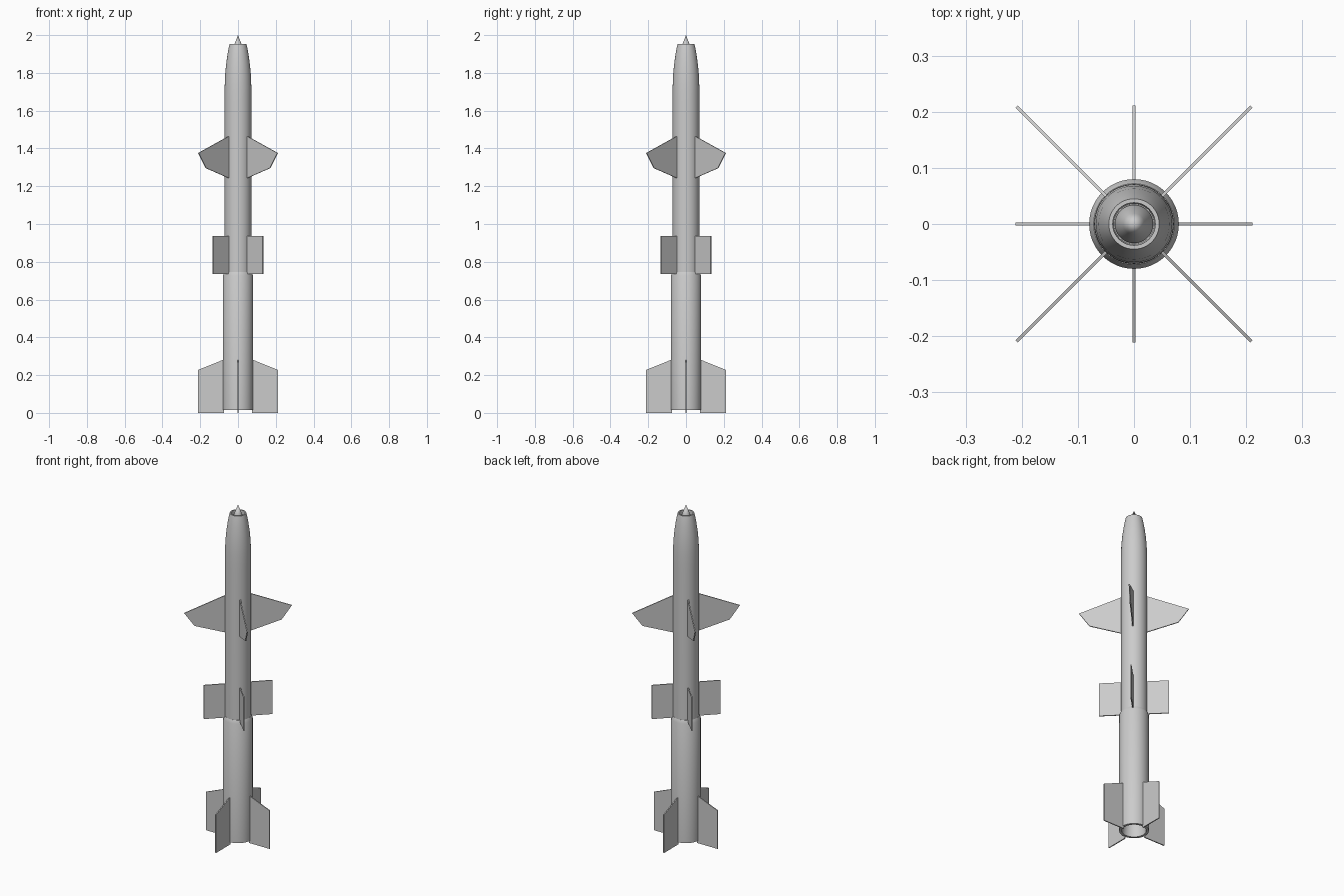
import bpy, bmesh, math
from mathutils import Matrix, Vector

if "Cube" in bpy.data.objects:
    bpy.data.objects.remove(bpy.data.objects["Cube"])

grey = bpy.data.materials.new("light grey paint")
grey.diffuse_color = (0.6, 0.6, 0.6, 1)
grey.use_nodes = True
grey.node_tree.nodes["Principled BSDF"].inputs["Base Color"].default_value = grey.diffuse_color


def finish(bm, name, smooth):
    bmesh.ops.recalc_face_normals(bm, faces=bm.faces[:])
    me = bpy.data.meshes.new(name)
    bm.to_mesh(me)
    bm.free()
    me.materials.append(grey)
    ob = bpy.data.objects.new(name, me)
    bpy.context.collection.objects.link(ob)
    if smooth:
        bpy.ops.object.select_all(action='DESELECT')
        ob.select_set(True)
        bpy.context.view_layer.objects.active = ob
        bpy.ops.object.shade_smooth_by_angle(angle=math.radians(25))
    return ob


def lathe(name, profile, sides=48):
    """Spin (radius, z) points around the z axis; radius 0 closes to a point."""
    bm = bmesh.new()
    vs = [bm.verts.new((r, 0, z)) for r, z in profile]
    es = [bm.edges.new(p) for p in zip(vs, vs[1:])]
    bmesh.ops.spin(bm, geom=vs + es, cent=(0, 0, 0), axis=(0, 0, 1),
                   angle=math.tau, steps=sides, use_duplicate=False)
    bmesh.ops.remove_doubles(bm, verts=bm.verts[:], dist=0.0001)
    return finish(bm, name, True)


def fins(name, outline, start, thick=0.006):
    """Four flat plates from a (radius, z) outline, set around the body."""
    bm = bmesh.new()
    for k in range(4):
        rot = Matrix.Rotation(math.radians(start + 90 * k), 3, 'Z')
        a, b = [[bm.verts.new(rot @ Vector((r, s * thick / 2, z)))
                 for r, z in outline] for s in (-1, 1)]
        bm.faces.new(a)
        bm.faces.new(b[::-1])
        n = len(outline)
        for i in range(n):
            j = (i + 1) % n
            bm.faces.new((a[i], a[j], b[j], b[i]))
    return finish(bm, name, False)


# main body: upper tube, curved nose, intake lip and duct around the spike
lathe("main_body", [
    (0.071, 0.72), (0.071, 1.65), (0.0705, 1.73), (0.068, 1.79),
    (0.063, 1.845), (0.056, 1.895), (0.050, 1.93), (0.045, 1.952),
    (0.038, 1.952), (0.036, 1.90), (0, 1.90)])

# pointed intake spike
lathe("intake_spike", [(0, 2.0), (0.019, 1.952), (0.034, 1.905), (0.034, 1.90)])

# booster: wider lower tube with tapered shoulder and open nozzle
lathe("booster", [
    (0.068, 0.745), (0.072, 0.745), (0.080, 0.727), (0.080, 0.014),
    (0.066, 0.014), (0.060, 0.09), (0, 0.09)])

# diagonal wings, diagonal tail fins and straight booster fins
fins("main_wings", [(0.06, 1.469), (0.072, 1.464), (0.296, 1.376),
                    (0.240, 1.296), (0.072, 1.244), (0.06, 1.242)], 45)
fins("mid_fins", [(0.06, 0.937), (0.188, 0.937), (0.188, 0.735), (0.06, 0.735)], 45)
fins("booster_fins", [(0.074, 0.283), (0.211, 0.228), (0.211, 0.0), (0.074, 0.0)], 0)
